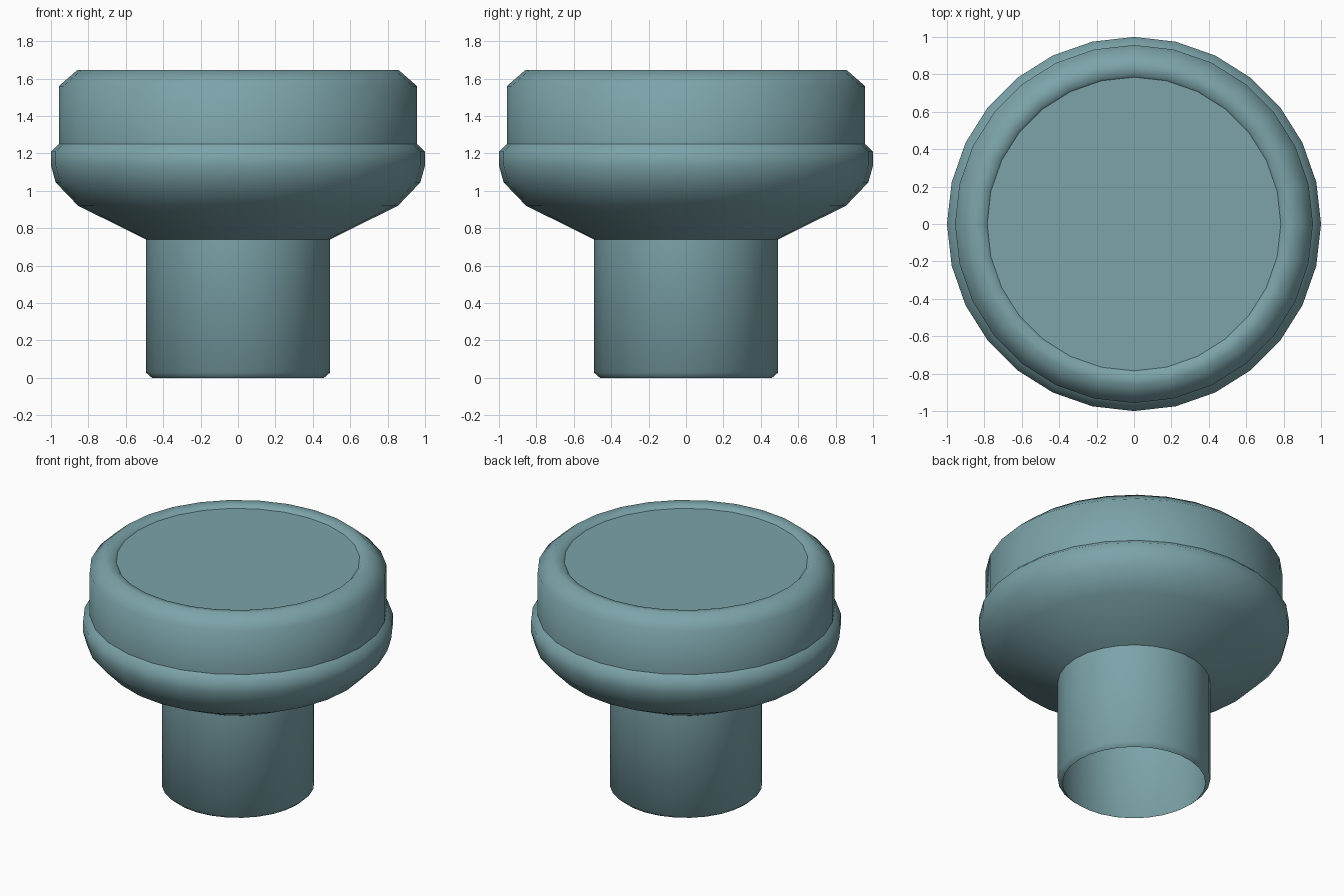
import bpy, bmesh, math

if "Cube" in bpy.data.objects:
    bpy.data.objects.remove(bpy.data.objects["Cube"])

SIDES = 28


def lathe(name, profile, cap_end=False):
    """Revolve (radius, height) points, listed bottom to top along the outside."""
    bm = bmesh.new()
    rings = []
    for r, z in profile:
        rings.append([bm.verts.new((r * math.cos(2 * math.pi * i / SIDES),
                                    r * math.sin(2 * math.pi * i / SIDES), z))
                      for i in range(SIDES)])
    for a, b in zip(rings, rings[1:]):
        for i in range(SIDES):
            j = (i + 1) % SIDES
            bm.faces.new((a[i], a[j], b[j], b[i])).smooth = True
    if cap_end:
        cap = bm.faces.new(rings[-1])
        for e in cap.edges:
            e.smooth = False
    mesh = bpy.data.meshes.new(name)
    bm.to_mesh(mesh)
    bm.free()
    ob = bpy.data.objects.new(name, mesh)
    bpy.context.collection.objects.link(ob)

    mat = bpy.data.materials.get("teal") or bpy.data.materials.new("teal")
    mat.diffuse_color = (0.2, 0.37, 0.4, 1)
    mat.use_nodes = True
    mat.node_tree.nodes["Principled BSDF"].inputs["Base Color"].default_value = mat.diffuse_color
    mesh.materials.append(mat)
    return ob


# Hollow stem, open at the foot with a small chamfer
lathe("stem", [(0.46, 0.0), (0.492, 0.028), (0.492, 0.74)])

# Flared underside ending in a rounded lip
lathe("flared_base", [(0.492, 0.74), (0.855, 0.92), (0.975, 1.045),
                      (1.0, 1.135), (1.0, 1.21), (0.957, 1.25)])

# Upright head band with chamfered rim and shallow recessed top
lathe("head", [(0.957, 1.25), (0.957, 1.56), (0.86, 1.645),
               (0.80, 1.635), (0.785, 1.62)], cap_end=True)
